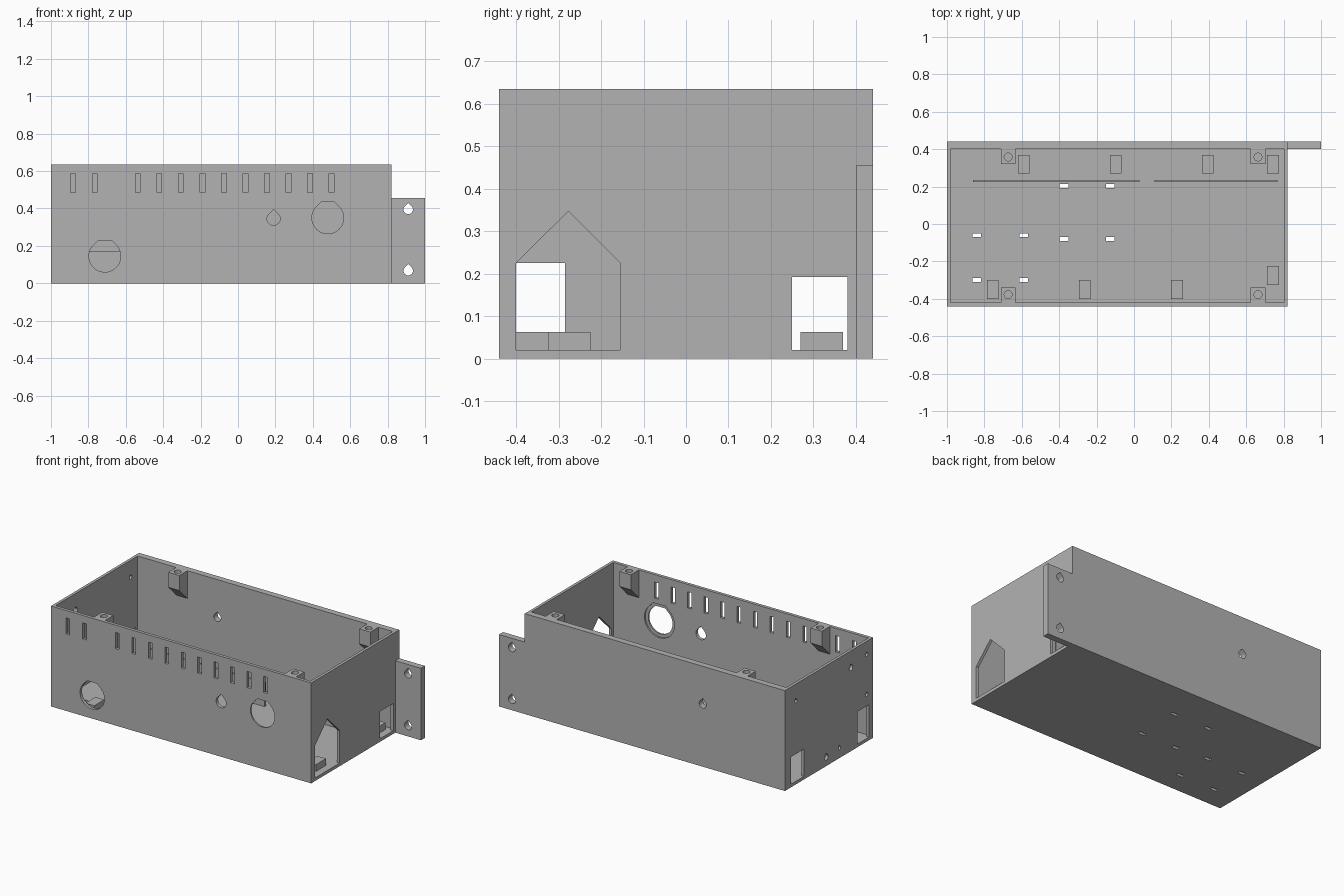
import bpy, bmesh, math

cube = bpy.data.objects.get("Cube")
if cube:
    bpy.data.objects.remove(cube, do_unlink=True)

grey = bpy.data.materials.new("plain_grey")
grey.use_nodes = True
colour = (0.45, 0.45, 0.45, 1)
grey.diffuse_color = colour
grey.node_tree.nodes["Principled BSDF"].inputs["Base Color"].default_value = colour

LEFT, RIGHT, FRONT, BACK, TOP = -1.0, 0.82, -0.44, 0.44, 0.635
WALL, FLOOR, BACK_IN = 0.018, 0.02, 0.40
FRONT_IN = FRONT + 0.02


def add_prism(bm, pts, axis, start, end):
    """Extrude a 2D profile along an axis."""
    place = {"x": lambda p, a: (a, p[0], p[1]),
             "y": lambda p, a: (p[0], a, p[1]),
             "z": lambda p, a: (p[0], p[1], a)}[axis]
    lo = [bm.verts.new(place(p, start)) for p in pts]
    hi = [bm.verts.new(place(p, end)) for p in pts]
    n = len(pts)
    faces = [bm.faces.new(lo), bm.faces.new(hi)]
    for i in range(n):
        j = (i + 1) % n
        faces.append(bm.faces.new((lo[i], lo[j], hi[j], hi[i])))
    bmesh.ops.recalc_face_normals(bm, faces=faces)


def build(name, prisms):
    bm = bmesh.new()
    for prism in prisms:
        add_prism(bm, *prism)
    mesh = bpy.data.meshes.new(name)
    bm.to_mesh(mesh)
    bm.free()
    mesh.materials.append(grey)
    obj = bpy.data.objects.new(name, mesh)
    bpy.context.collection.objects.link(obj)
    return obj


def cut(obj, prisms):
    cutter = build("cutter", prisms)
    cutter.hide_render = True
    mod = obj.modifiers.new("cut", "BOOLEAN")
    mod.operation = "DIFFERENCE"
    mod.solver = "EXACT"
    mod.object = cutter
    bpy.context.view_layer.objects.active = obj
    bpy.ops.object.modifier_apply(modifier=mod.name)
    bpy.data.objects.remove(cutter, do_unlink=True)


def rect(a0, a1, b0, b1):
    return [(a0, b0), (a1, b0), (a1, b1), (a0, b1)]


def circle(a, b, r, n=32):
    return [(a + r * math.cos(math.tau * i / n), b + r * math.sin(math.tau * i / n))
            for i in range(n)]


def teardrop(a, b, r, flat=False, n=30):
    """Round hole with a 45 degree roof, pointed or cut flat."""
    pts = []
    for i in range(n + 1):
        t = math.radians(135 + 270 * i / n)
        pts.append((a + r * math.cos(t), b + r * math.sin(t)))
    if flat:
        k = r * (math.sqrt(2) - 1)
        return pts + [(a + k, b + r), (a - k, b + r)]
    return pts + [(a, b + r * math.sqrt(2))]


# Open case
case = build("case", [(rect(LEFT, RIGHT, FRONT, BACK), "z", 0, TOP)])
cut(case, [(rect(LEFT + WALL, RIGHT - WALL, FRONT_IN, BACK_IN), "z", FLOOR, 1)])

# Front vents and round holes
slots = [-0.883, -0.766] + [-0.536 + 0.1151 * i for i in range(10)]
front = [rect(x - 0.013, x + 0.013, 0.486, 0.588) for x in slots]
front += [teardrop(-0.712, 0.145, 0.085, True), teardrop(0.48, 0.35, 0.085, True),
          teardrop(0.19, 0.345, 0.035)]
cut(case, [(p, "y", FRONT - 0.05, FRONT_IN + 0.01) for p in front])
cut(case, [(teardrop(0.48, 0.35, 0.105, True), "y", FRONT + 0.01, FRONT_IN + 0.01)])

# Connector openings in the +x wall
gable = [(-0.4, FLOOR), (-0.155, FLOOR), (-0.155, 0.225), (-0.277, 0.347), (-0.4, 0.225)]
side_port = rect(0.25, 0.38, FLOOR, 0.192)
cut(case, [(p, "x", RIGHT - WALL - 0.01, RIGHT + 0.05) for p in (gable, side_port)])

# Openings and small holes in the -x wall
far = [side_port, rect(-0.4, -0.285, FLOOR, 0.225)]
far += [teardrop(y, z, r) for y, z, r in (
    (0.33, 0.527, 0.012), (-0.22, 0.527, 0.018), (-0.378, 0.55, 0.012),
    (-0.378, 0.297, 0.012), (0.026, 0.055, 0.018), (-0.105, 0.065, 0.012))]
cut(case, [(p, "x", LEFT - 0.05, LEFT + WALL + 0.01) for p in far])

# Back hole and floor slots
cut(case, [(teardrop(-0.425, 0.395, 0.025), "y", BACK_IN - 0.02, BACK + 0.05)])
ties = [(x, y) for x in (-0.374, -0.126) for y in (0.203, -0.08)]
ties += [(x, y) for x in (-0.84, -0.59) for y in (-0.06, -0.30)]
cut(case, [(rect(x - 0.023, x + 0.023, y - 0.01, y + 0.01), "z", -0.05, FLOOR + 0.01)
           for x, y in ties])

# Mounting tab
tab = build("mounting_tab", [(rect(RIGHT, 1.0, 0, 0.455), "y", BACK_IN, BACK)])
cut(tab, [(teardrop(0.91, z, 0.025), "y", BACK_IN - 0.05, BACK + 0.05)
          for z in (0.395, 0.067)])

# Screw posts with sloped undersides
for x, x_name in ((-0.673, "right"), (0.663, "left")):
    for wall, d, y_name in ((BACK_IN, -1, "back"), (FRONT_IN, 1, "front")):
        tip = wall + d * 0.08
        side = [(wall, TOP), (tip, TOP), (tip, 0.54), (wall, 0.46)]
        post = build(f"{y_name}_{x_name}_screw_post", [(side, "x", x - 0.039, x + 0.039)])
        cut(post, [(circle(x, wall + d * 0.042, 0.021), "z", 0.55, 0.7)])

# Floor blocks
blocks = [(-0.59, 0.32), (-0.098, 0.32), (0.395, 0.32), (0.743, 0.32),
          (-0.756, -0.35), (-0.263, -0.35), (0.23, -0.35), (0.743, -0.275)]
for i, (x, y) in enumerate(blocks):
    build(f"floor_block_{i + 1}",
          [(rect(x - 0.031, x + 0.031, y - 0.05, y + 0.05), "z", FLOOR, 0.063)])

# Thin dividers
for name, x0, x1 in (("long_divider", -0.86, 0.03), ("short_divider", 0.11, 0.768)):
    build(name, [(rect(x0, x1, 0.224, 0.236), "z", FLOOR, 0.17)])
